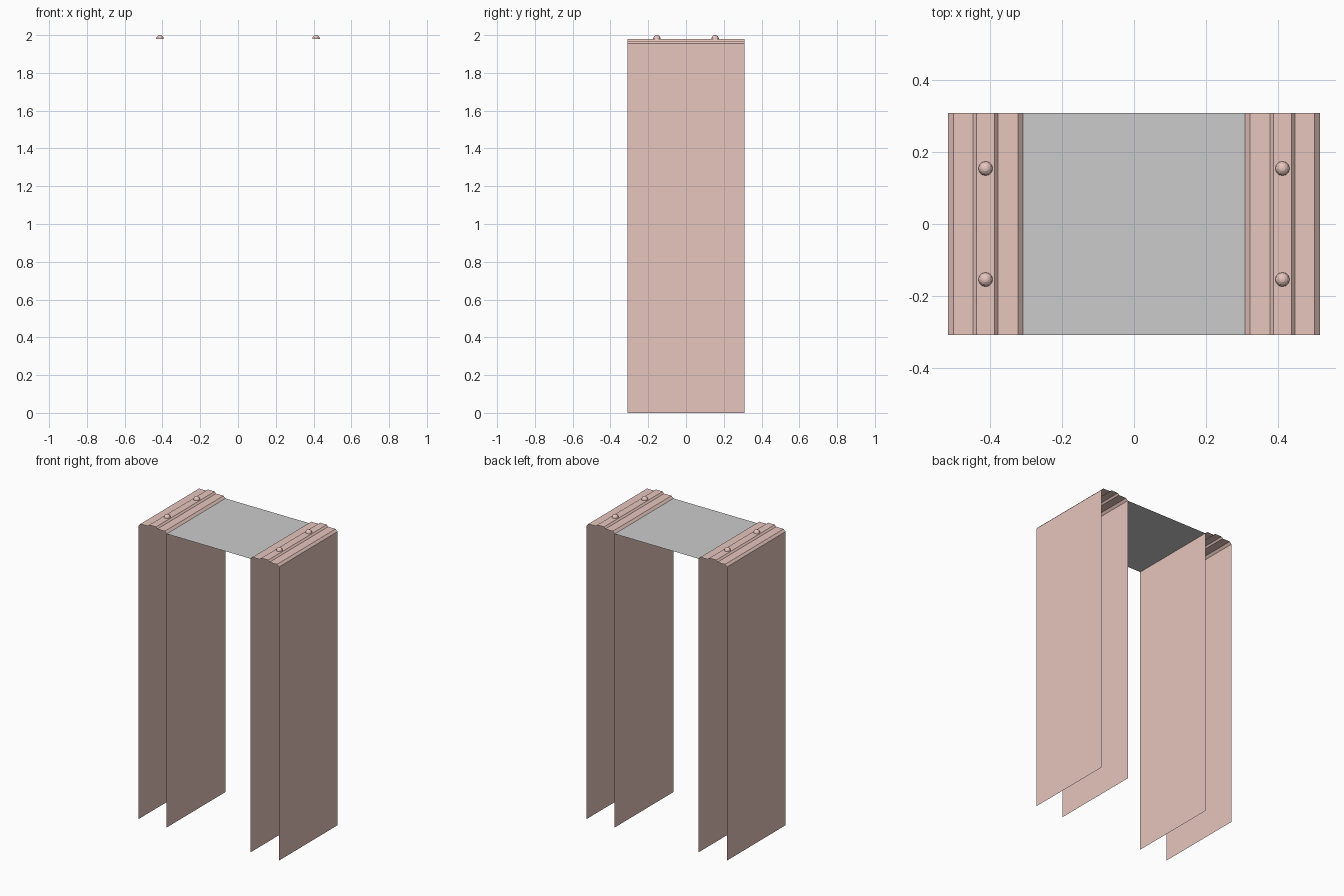
import bpy, bmesh, math

if "Cube" in bpy.data.objects:
    bpy.data.objects.remove(bpy.data.objects["Cube"])

HALF_DEPTH = 0.309
POST_X = 0.413
WALL_TOP, LEDGE, TOP = 1.955, 1.969, 1.98

copper = bpy.data.materials.new("copper")
copper.diffuse_color = (0.80, 0.56, 0.51, 1)
copper.use_nodes = True
copper.node_tree.nodes["Principled BSDF"].inputs["Base Color"].default_value = copper.diffuse_color


def make_object(name, bm, mat=None):
    mesh = bpy.data.meshes.new(name)
    bm.to_mesh(mesh)
    bm.free()
    if mat:
        mesh.materials.append(mat)
    obj = bpy.data.objects.new(name, mesh)
    bpy.context.collection.objects.link(obj)
    return obj


def sheet(name, profile, mat=None):
    """Sweep an open x-z profile along y as a thin sheet."""
    bm = bmesh.new()
    front = [bm.verts.new((x, -HALF_DEPTH, z)) for x, z in profile]
    back = [bm.verts.new((x, HALF_DEPTH, z)) for x, z in profile]
    for i in range(len(profile) - 1):
        bm.faces.new((front[i], front[i + 1], back[i + 1], back[i]))
    return make_object(name, bm, mat)


def rivet(name, x, y):
    """Low dome: upper half of a faceted sphere."""
    bm = bmesh.new()
    bmesh.ops.create_uvsphere(bm, u_segments=12, v_segments=8, radius=0.02)
    bmesh.ops.bisect_plane(bm, geom=bm.verts[:] + bm.edges[:] + bm.faces[:],
                           plane_co=(0, 0, 0), plane_no=(0, 0, 1), clear_inner=True)
    obj = make_object(name, bm, copper)
    obj.location = (x, y, TOP)


# Half of the stepped channel profile, from outer foot to raised centre
half = [(0.104, 0), (0.104, WALL_TOP), (0.09, LEDGE), (0.035, LEDGE), (0.025, TOP)]
profile = [(-x, z) for x, z in half] + half[::-1]

# Two open channel posts, each with two rivets on the raised rib
for side, sx in (("left", -1), ("right", 1)):
    sheet(f"{side}_channel", [(sx * POST_X + x, z) for x, z in profile], copper)
    for end, sy in (("front", -1), ("back", 1)):
        rivet(f"{side}_{end}_rivet", sx * POST_X, sy * 0.1545)

# Grey panel bridging the inner wall tops
inner = POST_X - 0.104
sheet("top_panel", [(-inner, WALL_TOP), (inner, WALL_TOP)])
